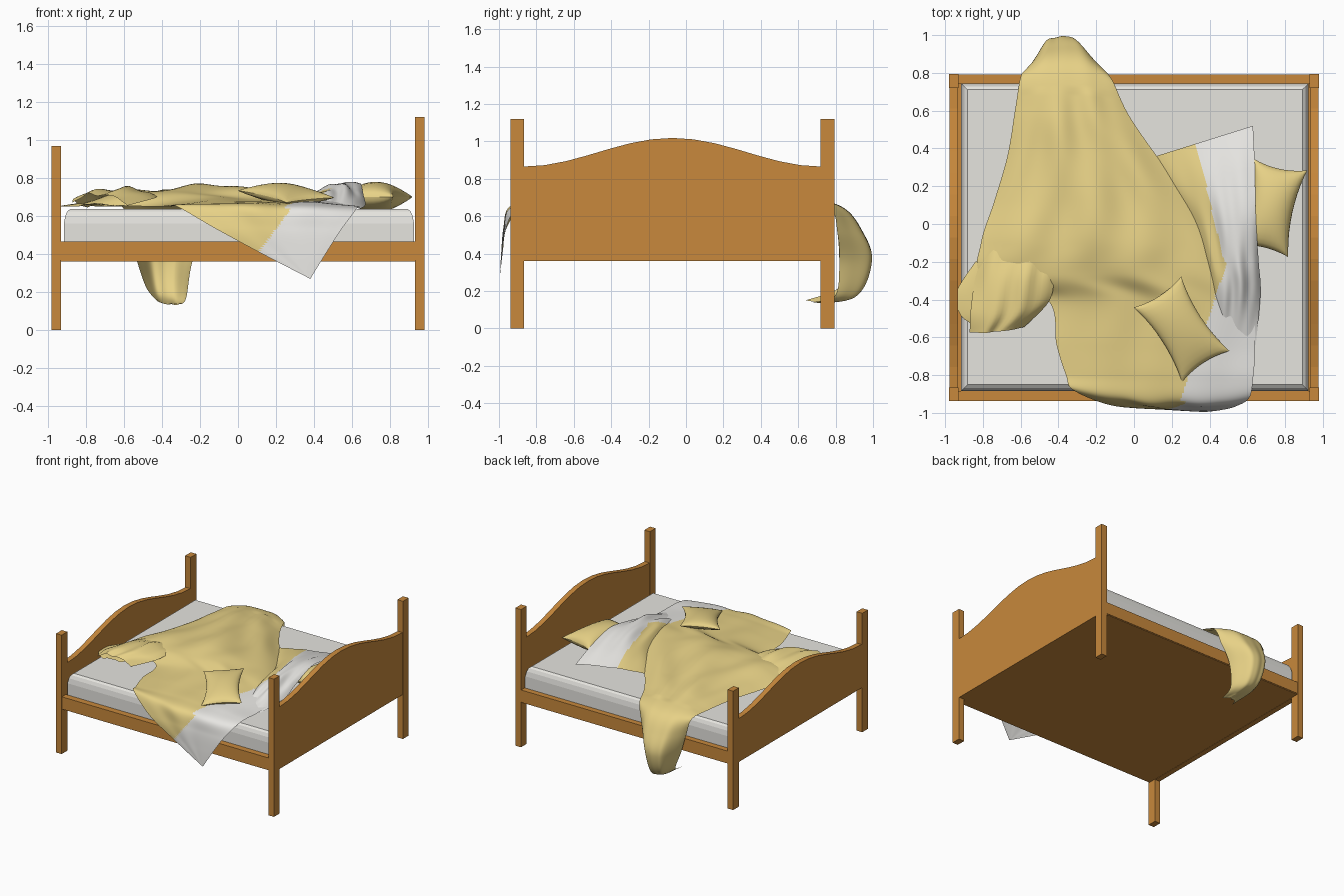
import bpy, math
from mathutils import Vector


def mat(name, col):
    m = bpy.data.materials.new(name)
    m.diffuse_color = (*col, 1)
    return m


WOOD = mat("warm wood", (0.58, 0.25, 0.045))
YELLOW = mat("straw yellow cloth", (0.80, 0.64, 0.24))
WHITE = mat("white linen", (0.85, 0.84, 0.81))
GREY = mat("pale grey mattress", (0.79, 0.78, 0.74))


def make(name, verts, faces, *mats, smooth=False):
    me = bpy.data.meshes.new(name)
    me.from_pydata([tuple(v) for v in verts], [], faces)
    for m in mats:
        me.materials.append(m)
    for p in me.polygons:
        p.use_smooth = smooth
    ob = bpy.data.objects.new(name, me)
    bpy.context.collection.objects.link(ob)
    return ob


def box(name, x0, x1, y0, y1, z0, z1, m):
    v = [(x, y, z) for z in (z0, z1) for x, y in ((x0, y0), (x1, y0), (x1, y1), (x0, y1))]
    f = [(3, 2, 1, 0), (4, 5, 6, 7)] + [(i, (i + 1) % 4, (i + 1) % 4 + 4, i + 4) for i in range(4)]
    return make(name, v, f, m)


def wavy_panel(name, x0, x1, low, m):
    # board with a cosine crest along its top edge
    n, y0, y1 = 14, -0.87, 0.725
    pts = [(y0, 0.36), (y1, 0.36)]
    for i in range(n + 1):
        t = 1 - 2 * i / n
        pts.append(((y0 + y1) / 2 + t * (y1 - y0) / 2, low + 0.153 * (0.5 + 0.5 * math.cos(math.pi * t))))
    k = len(pts)
    v = [(x, y, z) for x in (x0, x1) for y, z in pts]
    f = [tuple(range(k - 1, -1, -1)), tuple(range(k, 2 * k))]
    f += [(i, (i + 1) % k, (i + 1) % k + k, i + k) for i in range(k)]
    make(name, v, f, m)


# Frame: posts, end boards, rails and base
for end, x0, x1, top in (("head", 0.93, 0.98, 1.12), ("foot", -0.98, -0.93, 0.967)):
    for side, y0, y1 in (("front", -0.938, -0.865), ("back", 0.72, 0.793)):
        box(f"{end}_{side}_post", x0, x1, y0, y1, 0, top, WOOD)
    wavy_panel(f"{end}board", x0 + 0.004, x1 - 0.003, top - 0.255, WOOD)
for side, y0, y1 in (("front", -0.936, -0.885), ("back", 0.745, 0.791)):
    box(f"{side}_rail", -0.935, 0.935, y0, y1, 0.368, 0.465, WOOD)
box("base_board", -0.935, 0.935, -0.93, 0.787, 0.362, 0.385, WOOD)

# Mattress: stacked rectangles that round off at the top
rings = [(0, 0.38), (0, 0.56), (0.007, 0.60), (0.018, 0.625), (0.034, 0.637)]
mv, mf = [], []
for d, z in rings:
    mv += [(-0.915 + d, -0.885 + d, z), (0.925 - d, -0.885 + d, z),
           (0.925 - d, 0.745 - d, z), (-0.915 + d, 0.745 - d, z)]
for r in range(len(rings) - 1):
    for i in range(4):
        a, b = r * 4 + i, r * 4 + (i + 1) % 4
        mf.append((a, b, b + 4, a + 4))
mf += [(3, 2, 1, 0), tuple(range(len(mv) - 4, len(mv)))]
make("mattress", mv, mf, GREY)


def spline(rows, t):
    # Catmull-Rom through the rows
    n = len(rows) - 1
    i = min(int(t), n - 1)
    f = t - i
    g = [rows[max(0, min(n, j))] for j in (i - 1, i, i + 1, i + 2)]
    return [0.5 * (2 * b + (c - a) * f + (2 * a - 5 * b + 4 * c - d) * f * f
                   + (3 * b - a - 3 * c + d) * f ** 3) for a, b, c, d in zip(*g)]


def cloth(name, rows, nu, per, white=None):
    # each row: left xyz, right xyz, bulge in y and z at the middle
    nv = (len(rows) - 1) * per
    verts, faces = [], []
    for j in range(nv + 1):
        r = spline(rows, j / per)
        left, right, bulge = Vector(r[:3]), Vector(r[3:6]), Vector((0, r[6], r[7]))
        amp = 0.3 if left.y > 0.7 else 1
        for i in range(nu + 1):
            u = i / nu
            s = 1 - abs(2 * u - 1) ** 2.6
            p = left.lerp(right, u)
            fold = 1 + amp * (0.13 * math.sin(15 * u + 5 * p.y) + 0.08 * math.sin(8 * p.y - 23 * u))
            verts.append(p + bulge * s * fold)
    w = nu + 1
    for j in range(nv):
        for i in range(nu):
            a = j * w + i
            faces.append((a, a + w, a + w + 1, a + 1))
    ob = make(name, verts, faces, YELLOW, WHITE, smooth=True)
    if white:
        for p in ob.data.polygons:
            p.material_index = int(white(p.center))
    return ob


def white_band(c):
    if c.z < 0.64 and c.y < -0.85:
        return c.x > 0.28 + 0.75 * (c.z - 0.64)
    return c.x > (0.46 + 0.34 * (c.y + 0.3) if c.y < -0.2 else 0.43 - 0.24 * c.y)


# Main blanket: from the tail behind the bed, across it, to the front corner
cloth("blanket", [
    (-0.42, 0.64, 0.15, -0.29, 0.68, 0.14, 0.06, -0.01),
    (-0.48, 0.82, 0.22, -0.27, 0.80, 0.18, 0.11, -0.02),
    (-0.53, 0.82, 0.36, -0.24, 0.82, 0.36, 0.175, 0.0),
    (-0.57, 0.81, 0.51, -0.17, 0.81, 0.51, 0.14, 0.0),
    (-0.60, 0.78, 0.635, -0.12, 0.77, 0.635, 0.06, 0.015),
    (-0.63, 0.60, 0.65, -0.03, 0.58, 0.65, 0, 0.06),
    (-0.67, 0.36, 0.65, 0.12, 0.36, 0.65, 0, 0.08),
    (-0.74, 0.12, 0.65, 0.30, 0.12, 0.65, 0, 0.095),
    (-0.81, -0.10, 0.66, 0.43, -0.10, 0.66, 0, 0.095),
    (-0.80, -0.27, 0.66, 0.48, -0.26, 0.68, 0, 0.065),
    (-0.46, -0.40, 0.65, 0.62, -0.42, 0.66, 0, 0.045),
    (-0.41, -0.64, 0.65, 0.64, -0.65, 0.65, 0, 0.03),
    (-0.36, -0.80, 0.65, 0.63, -0.82, 0.65, 0, 0.02),
    (-0.32, -0.88, 0.65, 0.61, -0.92, 0.62, -0.04, 0.01),
    (-0.12, -0.96, 0.535, 0.54, -0.965, 0.525, -0.012, 0.005),
    (0.12, -0.98, 0.405, 0.46, -0.985, 0.40, -0.005, 0),
    (0.36, -0.995, 0.28, 0.38, -0.995, 0.27, 0, 0),
], 100, 12, white_band)

# Lifted fold of the blanket near the foot, and the corner below it
cloth("blanket_foot_fold", [
    (-0.79, -0.08, 0.645, -0.40, -0.14, 0.66, 0, 0.04),
    (-0.84, -0.28, 0.66, -0.42, -0.28, 0.70, 0, 0.06),
    (-0.865, -0.46, 0.69, -0.45, -0.41, 0.69, -0.03, 0.05),
    (-0.87, -0.575, 0.67, -0.58, -0.545, 0.655, -0.01, 0.05),
], 20, 7)
cloth("blanket_foot_corner", [
    (-0.84, -0.20, 0.65, -0.60, -0.16, 0.65, 0, 0.01),
    (-0.94, -0.36, 0.65, -0.62, -0.30, 0.65, 0, 0.015),
    (-0.92, -0.48, 0.65, -0.64, -0.44, 0.65, 0, 0.015),
    (-0.84, -0.54, 0.65, -0.70, -0.52, 0.65, 0, 0.01),
], 10, 5)

# Turned-back white hem of the blanket, resting on the head pillow
cloth("blanket_hem", [
    (0.12, 0.36, 0.65, 0.63, 0.52, 0.65, 0, 0.012),
    (0.20, 0.20, 0.65, 0.64, 0.30, 0.72, 0, 0.03),
    (0.30, 0.02, 0.65, 0.645, 0.04, 0.77, 0, 0.045),
    (0.36, -0.20, 0.65, 0.66, -0.20, 0.71, 0, 0.075),
    (0.39, -0.34, 0.65, 0.67, -0.36, 0.66, 0, 0.075),
    (0.40, -0.52, 0.63, 0.645, -0.64, 0.64, 0, 0.015),
], 40, 9, white_band)


def pillow(name, loc, angle, hx, hy, h, tilt=0):
    # pinched square cushion, top and bottom skins sharing the seam
    n, verts, faces = 14, [], []
    ca, sa = math.cos(angle), math.sin(angle)
    w = n + 1
    for sgn in (1, -1):
        off = len(verts)
        for j in range(w):
            for i in range(w):
                a, b = math.sin(math.pi * (i / n - 0.5)), math.sin(math.pi * (j / n - 0.5))
                x = a * hx * (1 - 0.10 * (1 - b * b))
                y = b * hy * (1 - 0.20 * (1 - a * a))
                z = sgn * h * max(0, (1 - a * a) * (1 - b * b)) ** 0.45
                dy = x * sa + y * ca
                verts.append((loc[0] + x * ca - y * sa, loc[1] + dy, loc[2] + z + tilt * dy))
        for j in range(n):
            for i in range(n):
                q = off + j * w + i
                f = (q, q + 1, q + w + 1, q + w)
                faces.append(f if sgn > 0 else f[::-1])
    make(name, verts, faces, YELLOW, smooth=True)


# Pillows
pillow("front_pillow", (0.252, -0.557, 0.715), math.radians(-57), 0.235, 0.15, 0.05, 0.16)
pillow("head_pillow", (0.725, 0.085, 0.70), math.radians(77.7), 0.235, 0.145, 0.08)
